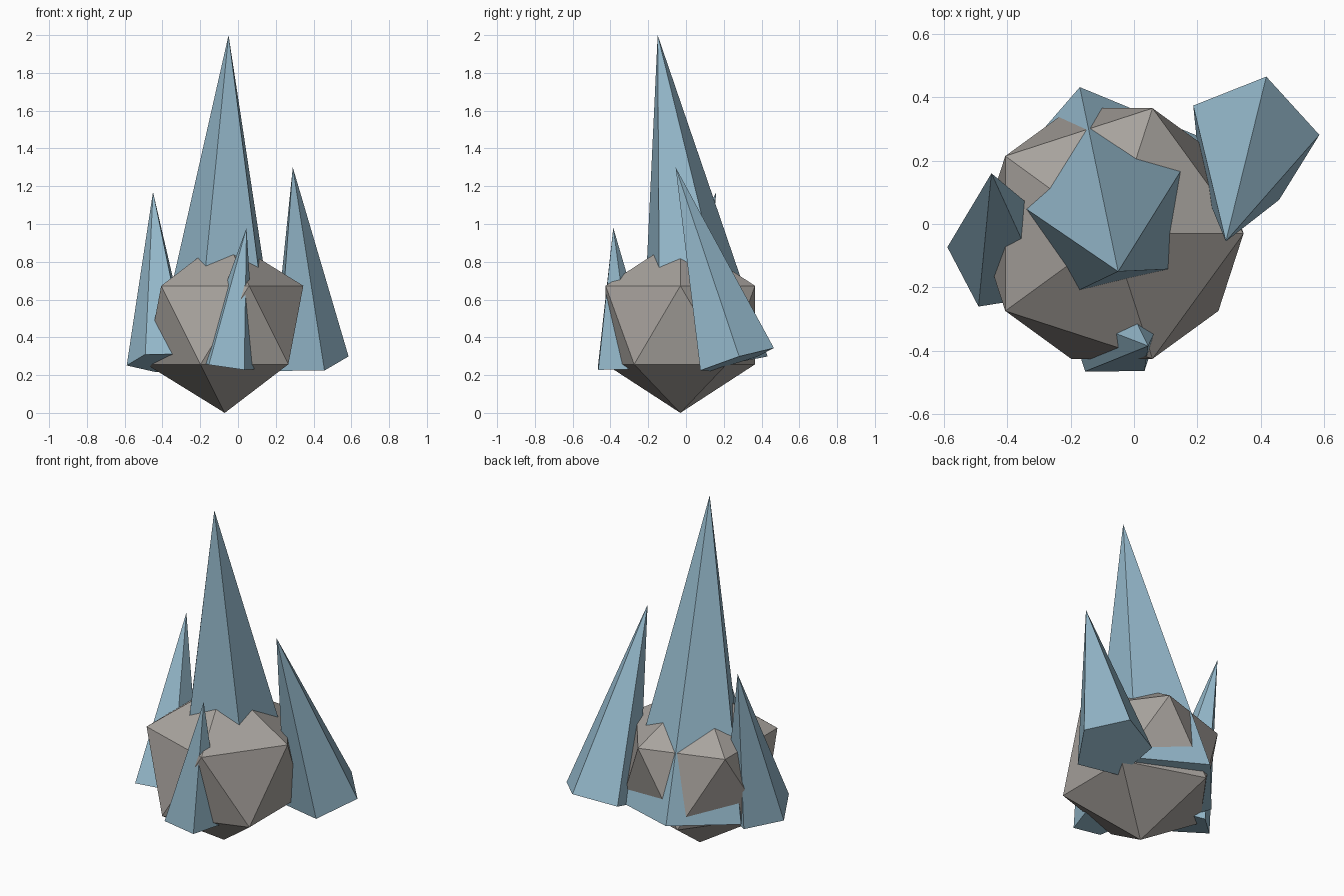
import bpy
import math
from mathutils import Vector, Matrix

cube = bpy.data.objects.get("Cube")
if cube:
    bpy.data.objects.remove(cube, do_unlink=True)


def make_material(name, colour):
    mat = bpy.data.materials.new(name)
    mat.use_nodes = True
    mat.diffuse_color = (*colour, 1)
    bsdf = next(n for n in mat.node_tree.nodes if n.type == 'BSDF_PRINCIPLED')
    bsdf.inputs["Base Color"].default_value = (*colour, 1)
    return mat


stone = make_material("warm grey stone", (0.39, 0.365, 0.34))
ice = make_material("pale blue crystal", (0.31, 0.50, 0.62))


def finish(name, mat):
    obj = bpy.context.object
    obj.name = name
    obj.data.name = name
    obj.data.materials.append(mat)
    return obj


def crystal(name, base, apex, radius, spin):
    """Five-sided spike from a base centre to its tip, with one base corner at the spin angle."""
    base, apex = Vector(base), Vector(apex)
    axis = apex - base
    bpy.ops.mesh.primitive_cone_add(vertices=5, radius1=radius, radius2=0, depth=axis.length)
    obj = finish(name, ice)
    # the primitive's first corner points along +y
    turn = Matrix.Rotation(math.radians(spin - 90), 4, 'Z')
    tilt = Vector((0, 0, 1)).rotation_difference(axis).to_matrix().to_4x4()
    obj.matrix_world = Matrix.Translation((base + apex) / 2) @ tilt @ turn


# Faceted boulder
bpy.ops.mesh.primitive_ico_sphere_add(subdivisions=1, radius=0.465, location=(-0.07, -0.03, 0.465))
finish("boulder", stone)

# Crystals growing through and around it
crystal("main_crystal", (-0.09, 0.09, 0.25), (-0.05, -0.15, 2.0), 0.355, 103.3)
crystal("left_crystal", (0.372, 0.266, 0.277), (0.29, -0.055, 1.30), 0.215, 77)
crystal("right_crystal", (-0.405, -0.10, 0.268), (-0.45, 0.16, 1.17), 0.187, 171)
crystal("front_crystal", (-0.06, -0.335, 0.25), (0.045, -0.385, 0.98), 0.161, 18)
